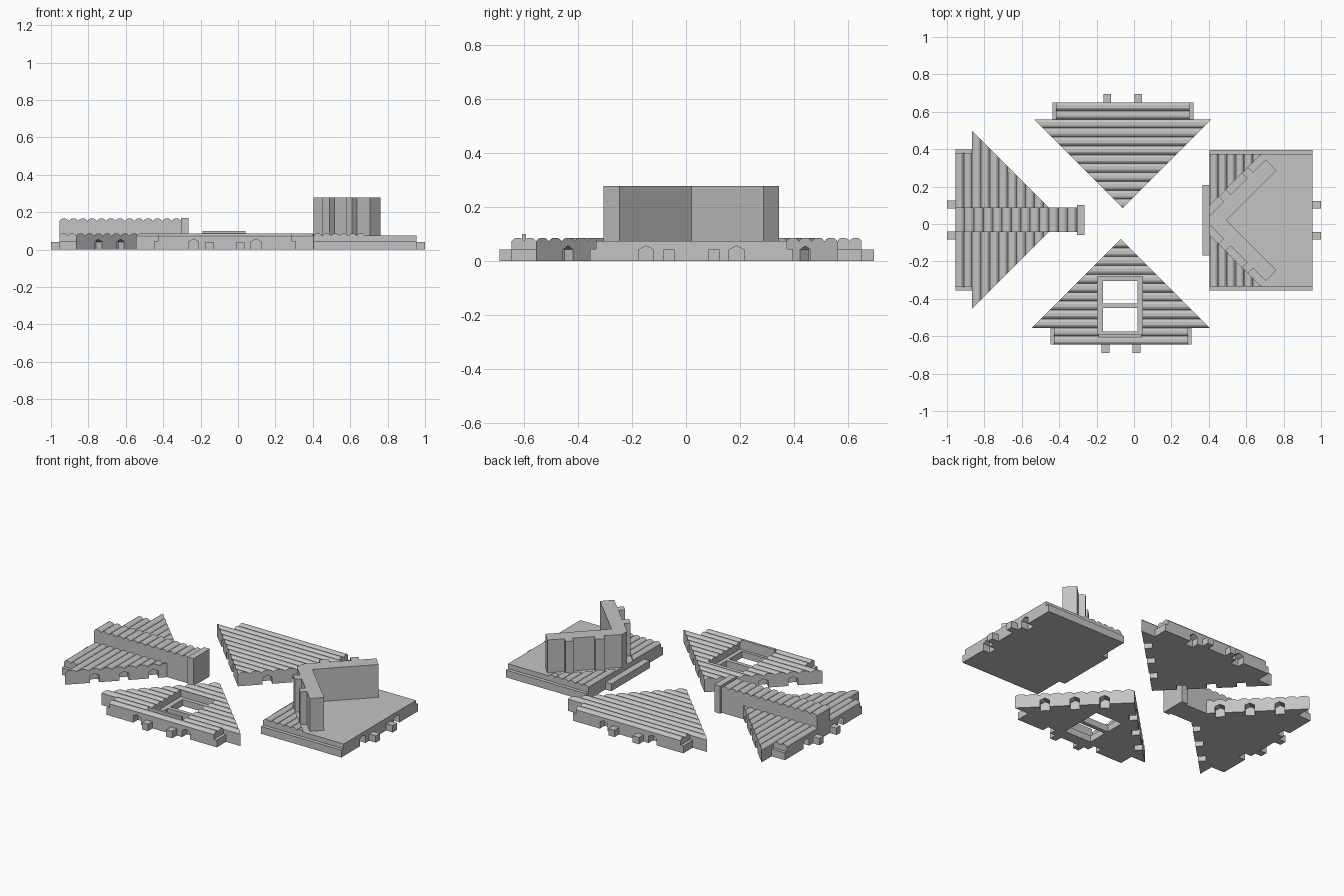
import bpy, bmesh, math
from mathutils import Matrix, Vector

if "Cube" in bpy.data.objects:
    bpy.data.objects.remove(bpy.data.objects["Cube"])

GREY = (0.55, 0.55, 0.55, 1)
mat = bpy.data.materials.new("plain_grey")
mat.use_nodes = True
mat.diffuse_color = GREY
mat.node_tree.nodes["Principled BSDF"].inputs["Base Color"].default_value = GREY

# Shared sizes: every piece uses a frame with its inner tip at the origin
# and its outer side towards -y; s is the distance outward from the tip.
S_PANEL, S_OUTER, S_TAB = 0.475, 0.565, 0.61
FOOT_Z, SLAB_Z = 0.045, 0.075


def extrude(bm, pts, vec):
    """Add a solid swept from a planar outline along vec."""
    face = bm.faces.new([bm.verts.new(p) for p in pts])
    new = bmesh.ops.extrude_face_region(bm, geom=[face])["geom"]
    bmesh.ops.translate(bm, verts=[v for v in new if isinstance(v, bmesh.types.BMVert)], vec=vec)


def add_box(bm, x0, x1, s0, s1, z0, z1):
    pts = [(x0, -s0, z0), (x1, -s0, z0), (x1, -s1, z0), (x0, -s1, z0)]
    extrude(bm, pts, (0, 0, z1 - z0))


def finish(bm, name, frame):
    bmesh.ops.recalc_face_normals(bm, faces=bm.faces[:])
    mesh = bpy.data.meshes.new(name)
    bm.to_mesh(mesh)
    bm.free()
    mesh.materials.append(mat)
    obj = bpy.data.objects.new(name, mesh)
    bpy.context.collection.objects.link(obj)
    obj.matrix_world = frame
    return obj


def box(name, frame, *size):
    bm = bmesh.new()
    add_box(bm, *size)
    return finish(bm, name, frame)


def ribbed(name, frame, s0, s1, half, count, z0=0, top=0.086, cuts=()):
    """Block with a ribbed top, trimmed by (point, outward normal) planes."""
    bm = bmesh.new()
    step = (s1 - s0) / count
    rib = [(0, 0.013), (0.14, 0.005), (0.32, 0), (0.68, 0), (0.86, 0.005)]
    pts = [(-half, -s0, z0)]
    for i in range(count):
        pts += [(-half, -(s0 + (i + f) * step), top - d) for f, d in rib]
    pts += [(-half, -s1, top - 0.013), (-half, -s1, z0)]
    extrude(bm, pts, (2 * half, 0, 0))
    for point, normal in cuts:
        bmesh.ops.bisect_plane(bm, geom=bm.verts[:] + bm.edges[:] + bm.faces[:],
                               plane_co=point, plane_no=normal, clear_outer=True)
        bmesh.ops.holes_fill(bm, edges=[e for e in bm.edges if e.is_boundary], sides=0)
    return finish(bm, name, frame)


def add_notch(bm, x, s, angle):
    """Gabled socket cutter, running inward from the wall at (x, s)."""
    turn = Matrix.Translation((x, -s, 0)) @ Matrix.Rotation(angle, 4, 'Z')
    w, eave, peak = 0.027, 0.042, 0.056
    shape = [(-w, -0.02), (w, -0.02), (w, eave), (0, peak), (-w, eave)]
    pts = [turn @ Vector((a, -0.03, b)) for a, b in shape]
    extrude(bm, pts, turn.to_3x3() @ Vector((0, 0.075, 0)))


def carve(objs, frame, diagonals, window=False):
    """Cut the sockets, and the window if wanted, out of a piece."""
    bm = bmesh.new()
    for side in (-1, 1):
        add_notch(bm, side * 0.167, S_OUTER, 0)
        if diagonals:
            for part in (0.25, 0.5, 0.75):
                d = S_PANEL * part
                add_notch(bm, side * d, d, side * math.radians(135))
    cutters = [finish(bm, "socket_cutter", frame)]
    if window:
        cutters.append(box("window_recess_cutter", frame, -0.125, 0.115, 0.2, 0.512, 0.04, 0.2))
        bm = bmesh.new()
        add_box(bm, -0.095, 0.09, 0.225, 0.345, -0.1, 0.15)
        add_box(bm, -0.095, 0.09, 0.37, 0.495, -0.1, 0.15)
        cutters.append(finish(bm, "window_hole_cutter", frame))
    for obj in objs:
        for cutter in cutters:
            mod = obj.modifiers.new("cut", 'BOOLEAN')
            mod.operation = 'DIFFERENCE'
            mod.solver = 'EXACT'
            mod.object = cutter
    bpy.context.view_layer.update()
    graph = bpy.context.evaluated_depsgraph_get()
    results = [bpy.data.meshes.new_from_object(o.evaluated_get(graph)) for o in objs]
    for obj, mesh in zip(objs, results):
        obj.modifiers.clear()
        obj.data = mesh
    for cutter in cutters:
        bpy.data.objects.remove(cutter)


def make_frame(x, y, degrees):
    return Matrix.Translation((x, y, 0)) @ Matrix.Rotation(math.radians(degrees), 4, 'Z')


def tabs(side_name, frame):
    for label, x in (("a", -0.083), ("b", 0.083)):
        box(f"{side_name}_tab_{label}", frame, x - 0.021, x + 0.021, S_OUTER, S_TAB, 0, 0.042)


# Three ribbed triangular pieces
def wedge(side, frame, window=False):
    tip = Vector((0, 0, 0))
    panel = ribbed(f"{side}_panel", frame, S_PANEL, -0.0475, 0.6, 11,
                   cuts=[(tip, (1, 1, 0)), (tip, (-1, 1, 0))])
    rim = ribbed(f"{side}_rim", frame, S_OUTER, S_PANEL, 0.358, 2)
    footing = box(f"{side}_footing", frame, -0.377, 0.377, S_PANEL, S_OUTER, 0, FOOT_Z)
    carve([panel, rim, footing], frame, True, window)
    tabs(side, frame)


front = make_frame(-0.07, -0.08, 0)
back = make_frame(-0.06, 0.085, 180)
left = make_frame(-0.39, 0.022, -90)
wedge("front", front, window=True)
wedge("back", back)
wedge("west", left)

# Raised lip in front of the window
box("window_lip", front, -0.12, 0.11, 0.512, 0.527, 0.04, 0.1)

# Ribbed beam and its end block
ribbed("beam", left, S_OUTER, -0.085, 0.065, 13, top=0.166)
box("beam_end_block", left, -0.08, 0.08, -0.125, -0.085, 0, 0.17)

# Square piece with the angled wall
tower = make_frame(0.39, 0.02, 90)
footing = box("wall_footing", tower, -0.375, 0.375, 0.015, S_OUTER, 0, FOOT_Z)
slab = box("wall_slab", tower, -0.353, 0.353, 0.015, S_OUTER, 0, SLAB_Z)
carve([footing, slab], tower, False)
tabs("wall", tower)
box("wall_ledge", tower, -0.188, 0.188, -0.025, 0.015, 0, FOOT_Z)
for label, side in (("a", 1), ("b", -1)):
    ribbed(f"wall_ribs_{label}", tower, 0.015, 0.29, 0.353, 6, z0=FOOT_Z,
           cuts=[(Vector((side * 0.064, 0, 0)), (-side, -1, 0))])

# Angled wall with two buttresses on each arm, as (s, x) outline points
half = [(0.015, 0.025)]
for a, b in ((0.089, 0.127), (0.214, 0.247)):
    half += [(a, a + 0.01), (a - 0.027, a + 0.037), (b - 0.027, b + 0.037), (b, b + 0.01)]
half += [(0.315, 0.325), (0.371, 0.266)]
outline = half + [(0.105, 0)] + [(s, -x) for s, x in reversed(half)]
bm = bmesh.new()
extrude(bm, [(x, -s, SLAB_Z - 0.005) for s, x in outline], (0, 0, 0.278 - SLAB_Z + 0.005))
finish(bm, "angled_wall", tower)
